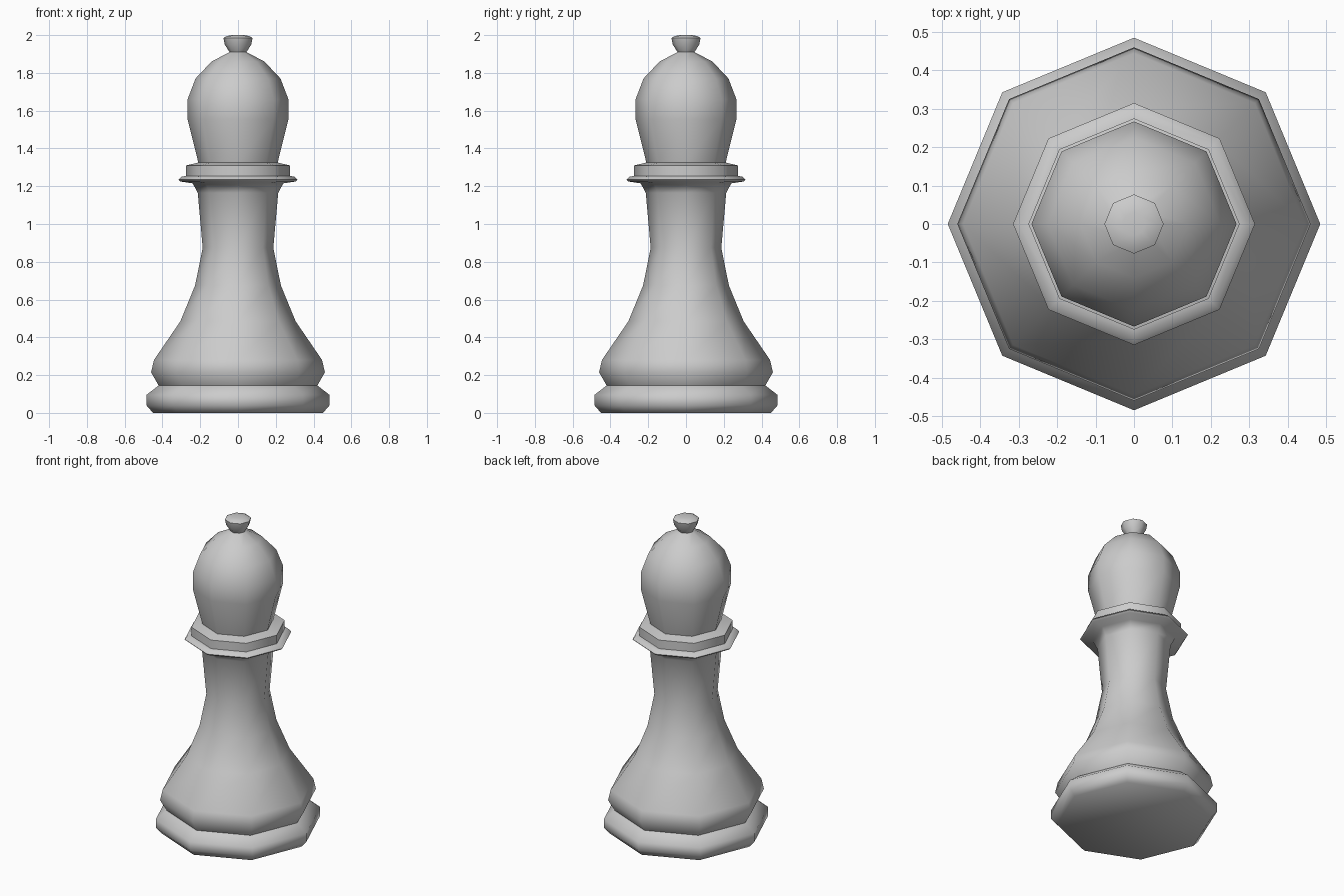
import bpy, bmesh, math

if "Cube" in bpy.data.objects:
    bpy.data.objects.remove(bpy.data.objects["Cube"])

SIDES = 8


def lathe(name, profile):
    """Spin an (r, z) profile round z as an eight-sided closed solid."""
    bm = bmesh.new()
    rings = []
    for r, z in profile:
        rings.append([bm.verts.new((r * math.cos(math.tau * i / SIDES),
                                    r * math.sin(math.tau * i / SIDES), z))
                      for i in range(SIDES)])
    for a, b in zip(rings, rings[1:]):
        for i in range(SIDES):
            j = (i + 1) % SIDES
            bm.faces.new((a[i], a[j], b[j], b[i]))
    bm.faces.new(rings[0][::-1])
    bm.faces.new(rings[-1])
    me = bpy.data.meshes.new(name)
    bm.to_mesh(me)
    bm.free()
    ob = bpy.data.objects.new(name, me)
    bpy.context.collection.objects.link(ob)
    bpy.ops.object.select_all(action='DESELECT')
    ob.select_set(True)
    bpy.context.view_layer.objects.active = ob
    bpy.ops.object.shade_smooth_by_angle(angle=math.radians(65))
    return ob


# Whole piece turned as one solid: foot, stem, collar, head, finial
lathe("chess_piece", [
    # foot
    (0.45, 0.0), (0.485, 0.04), (0.485, 0.095), (0.42, 0.145),
    # flared stem
    (0.46, 0.215), (0.445, 0.28), (0.305, 0.485), (0.227, 0.675),
    (0.187, 0.875), (0.213, 1.165), (0.24, 1.215),
    # collar
    (0.305, 1.225), (0.315, 1.235), (0.30, 1.25), (0.275, 1.255),
    (0.275, 1.31), (0.21, 1.325),
    # head
    (0.267, 1.555), (0.267, 1.66), (0.225, 1.77), (0.14, 1.86), (0.045, 1.91),
    # finial
    (0.07, 1.95), (0.077, 1.985), (0.06, 1.995), (0.03, 2.0),
])
